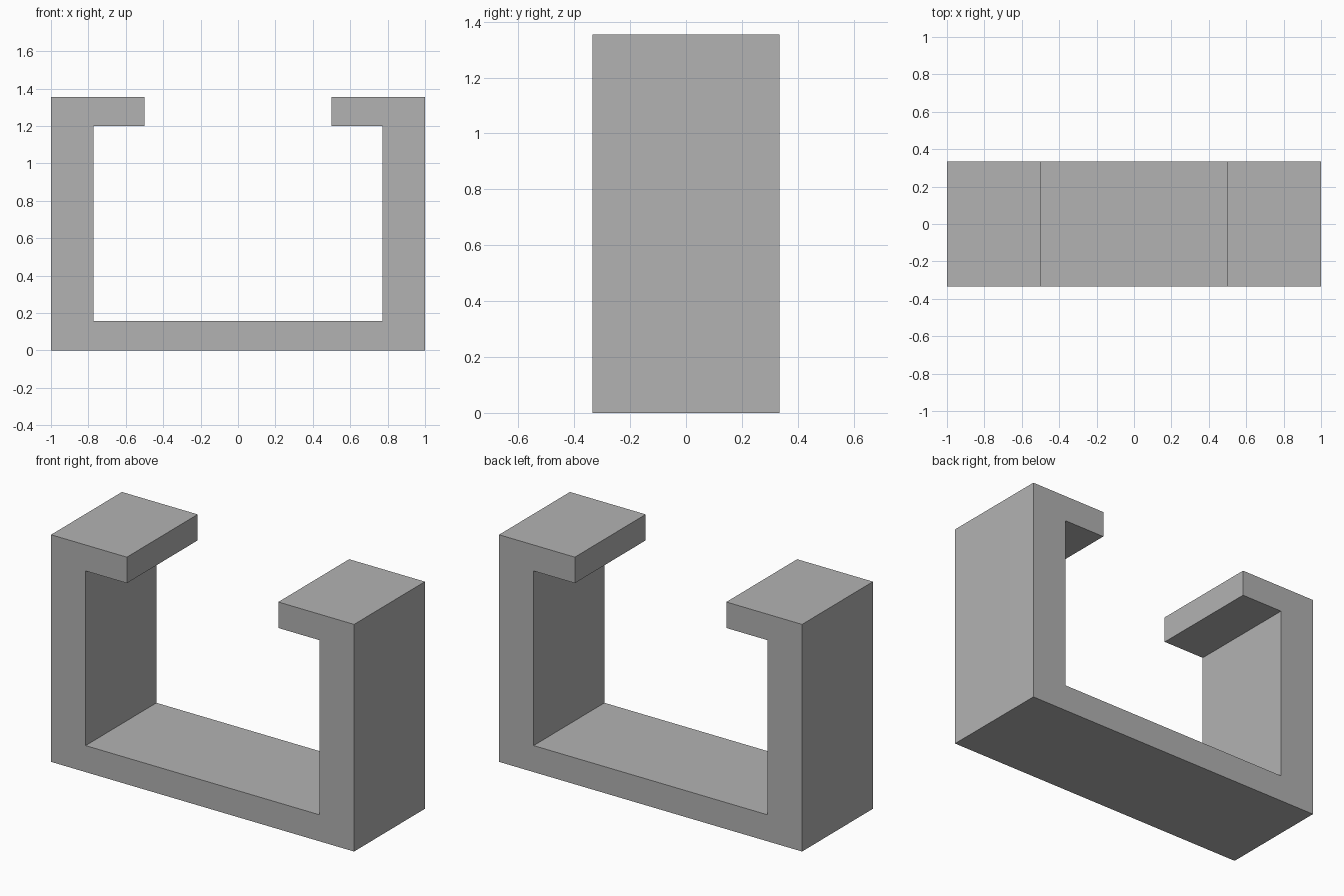
import bpy
import bmesh

cube = bpy.data.objects.get("Cube")
if cube:
    bpy.data.objects.remove(cube, do_unlink=True)

# Plain grey material
GREY = (0.448, 0.448, 0.448, 1.0)
mat = bpy.data.materials.new("plain grey")
mat.use_nodes = True
mat.diffuse_color = GREY
mat.node_tree.nodes["Principled BSDF"].inputs["Base Color"].default_value = GREY

# Main dimensions
half_width, half_depth, height = 1.0, 0.334, 1.355
wall_inner, lip_inner = 0.772, 0.5
floor_top, lip_bottom = 0.158, 1.2

# Right half of the channel profile in x and z, mirrored to close the outline
half = [
    (half_width, 0),
    (half_width, height),
    (lip_inner, height),
    (lip_inner, lip_bottom),
    (wall_inner, lip_bottom),
    (wall_inner, floor_top),
]
profile = half + [(-x, z) for x, z in reversed(half)]

# Extrude the profile from front to back
bm = bmesh.new()
front = bm.faces.new([bm.verts.new((x, -half_depth, z)) for x, z in profile])
result = bmesh.ops.extrude_face_region(bm, geom=[front], use_keep_orig=True)
moved = [v for v in result["geom"] if isinstance(v, bmesh.types.BMVert)]
bmesh.ops.translate(bm, verts=moved, vec=(0, 2 * half_depth, 0))
bmesh.ops.recalc_face_normals(bm, faces=bm.faces)

mesh = bpy.data.meshes.new("lipped_channel_bracket")
bm.to_mesh(mesh)
bm.free()
mesh.materials.append(mat)
bracket = bpy.data.objects.new("lipped_channel_bracket", mesh)
bpy.context.collection.objects.link(bracket)
